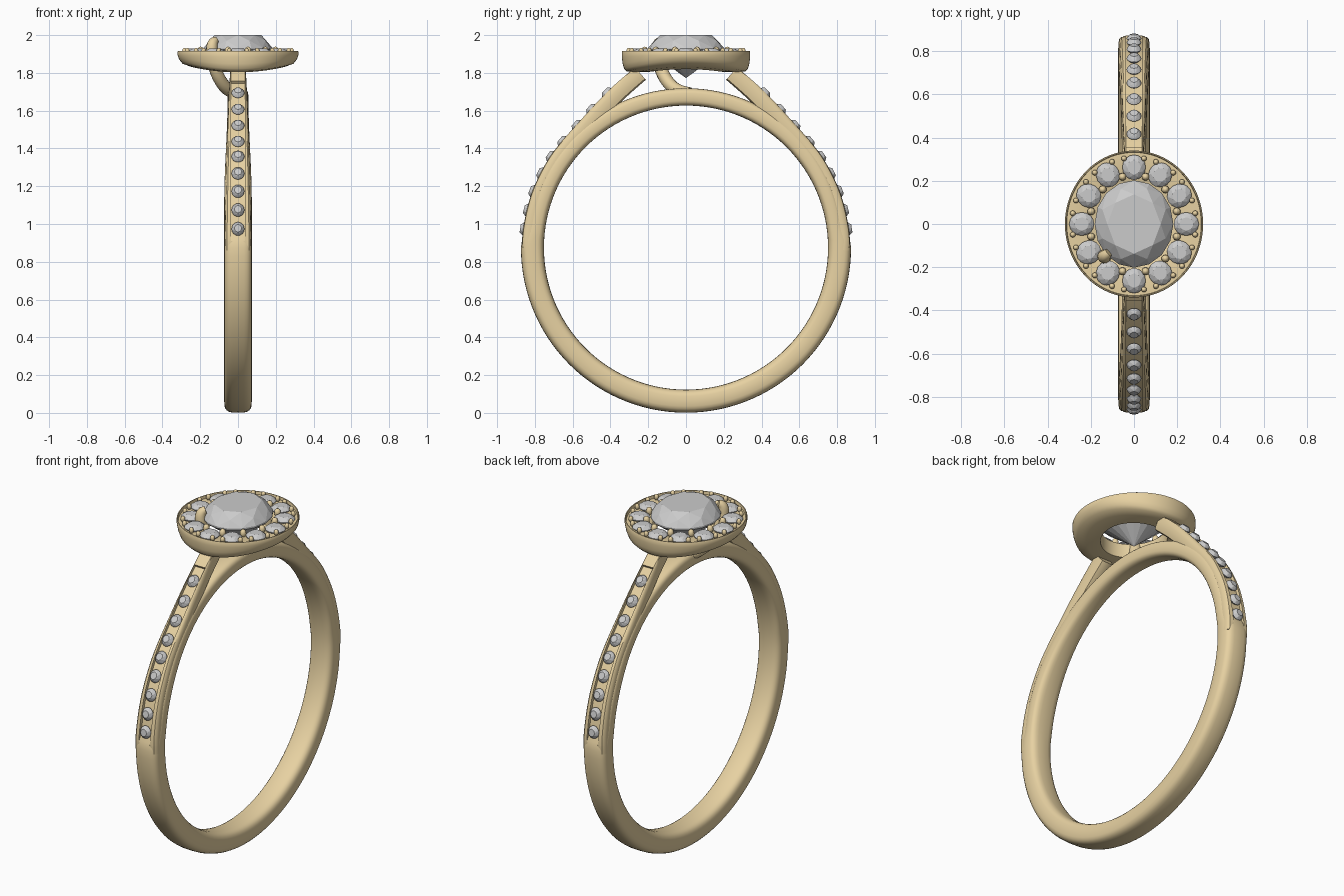
import bpy, bmesh, math
from mathutils import Vector, Matrix

if "Cube" in bpy.data.objects:
    bpy.data.objects.remove(bpy.data.objects["Cube"])

gold = bpy.data.materials.new("gold")
gold.diffuse_color = (0.8, 0.64, 0.36, 1)
gold.use_nodes = True
gold.node_tree.nodes["Principled BSDF"].inputs["Base Color"].default_value = gold.diffuse_color
CZ = 0.875  # height of the finger-hole centre


def finish(bm, name, mat=None, angle=None):
    bmesh.ops.recalc_face_normals(bm, faces=bm.faces[:])
    me = bpy.data.meshes.new(name)
    bm.to_mesh(me)
    bm.free()
    ob = bpy.data.objects.new(name, me)
    bpy.context.collection.objects.link(ob)
    if mat:
        me.materials.append(mat)
    if angle:
        bpy.ops.object.select_all(action='DESELECT')
        ob.select_set(True)
        bpy.context.view_layer.objects.active = ob
        bpy.ops.object.shade_smooth_by_angle(angle=math.radians(angle))
    return ob


def loft(rings, name, closed, mat, angle=40):
    bm = bmesh.new()
    vs = [[bm.verts.new(p) for p in r] for r in rings]
    n = len(vs[0])
    for i in range(len(vs) if closed else len(vs) - 1):
        a, b = vs[i], vs[(i + 1) % len(vs)]
        for j in range(n):
            bm.faces.new((a[j], a[(j + 1) % n], b[(j + 1) % n], b[j]))
    if not closed:
        bm.faces.new(vs[0])
        bm.faces.new(vs[-1])
    return finish(bm, name, mat, angle)


def smoothstep(x):
    x = max(0, min(1, x))
    return x * x * (3 - 2 * x)


def add_gem(bm, mat, rx, ry, crown, depth, table=0.58):
    """Faceted brilliant made as the hull of table, star, girdle and culet points."""
    pts = [(0, 0, -depth)]
    for n, r, z, off in ((8, table, crown, 0), (8, (1 + table) / 2 + 0.03, crown * 0.58, 0.5),
                         (16, 1, 0.04 * crown, 0), (16, 1, -0.1 * crown, 0)):
        for i in range(n):
            a = 2 * math.pi * (i + off) / n
            pts.append((rx * r * math.cos(a), ry * r * math.sin(a), z))
    vs = [bm.verts.new(mat @ Vector(p)) for p in pts]
    bmesh.ops.convex_hull(bm, input=vs)


# Band: full hoop, thinner and narrower beneath the head
rings = []
for i in range(120):
    a = 2 * math.pi * i / 120
    up = smoothstep((math.sin(a) - 0.02) / 0.12)
    top = smoothstep((math.sin(a) - 0.3) / 0.7)
    ri, ro = 0.752, 0.874 - 0.03 * up
    hw = 0.073 - 0.018 * top
    ring = []
    for k in range(24):
        t = 2 * math.pi * k / 24
        c, s = math.cos(t), math.sin(t)
        e = 0.62
        x = hw * math.copysign(abs(c) ** e, c)
        r = (ri + ro) / 2 + (ro - ri) / 2 * math.copysign(abs(s) ** e, s)
        ring.append((x, r * math.cos(a), CZ + r * math.sin(a)))
    rings.append(ring)
loft(rings, "band", True, gold, 60)

# Shoulder arms: outer rail path (y, z), swept with a grooved section
path = [Vector(p) for p in ((0.866, 0.86), (0.868, 0.91), (0.862, 0.975), (0.843, 1.075), (0.813, 1.175),
        (0.77, 1.27), (0.718, 1.36), (0.656, 1.44), (0.58, 1.525), (0.503, 1.61),
        (0.42, 1.697), (0.355, 1.757), (0.27, 1.83))]


def rail(u):
    """Smooth point and outward normal on the rail path."""
    i = min(int(u), len(path) - 2)
    t = u - i
    p1, p2 = path[i], path[i + 1]
    p0 = path[i - 1] if i else 2 * p1 - p2
    p3 = path[i + 2] if i + 2 < len(path) else 2 * p2 - p1
    p = 0.5 * (2 * p1 + (p2 - p0) * t + (2 * p0 - 5 * p1 + 4 * p2 - p3) * t * t
               + (3 * p1 - p0 - 3 * p2 + p3) * t ** 3)
    d = 0.5 * ((p2 - p0) + 2 * (2 * p0 - 5 * p1 + 4 * p2 - p3) * t
               + 3 * (3 * p1 - p0 - 3 * p2 + p3) * t * t)
    d.normalize()
    return p, Vector((d.y, -d.x))


def arm_ring(u, groove, sgn):
    p, n = rail(u)
    f = u / (len(path) - 1)
    hw = 0.072 - 0.03 * f ** 1.5
    th = 0.1 - 0.012 * f
    g, w = (0.018 if groove else 0.0), 0.036
    half = [(w, g), (w + 0.0005, 0), (max(w + 0.004, hw * 0.82), 0.003), (hw * 0.95, 0.012), (hw, 0.03),
            (hw, th * 0.65), (hw * 0.85, th * 0.92), (hw * 0.4, th)]
    sec = half + [(-x, d) for x, d in reversed(half)]
    return [(x, sgn * (p.x - n.x * d), p.y - n.y * d) for x, d in sec]


G0, G1, LAST = 1.0, 11.0, len(path) - 1
for sgn, side in ((-1, "front"), (1, "back")):
    rings = [arm_ring(u, False, sgn) for u in (0, 0.33, 0.66, G0)]
    rings += [arm_ring(G0 + 0.01 + i * (G1 - G0 - 0.02) / 40, True, sgn) for i in range(41)]
    rings += [arm_ring(G1 + i * (LAST - G1) / 4, False, sgn) for i in range(5)]
    loft(rings, side + "_shoulder", False, gold, 35)
    # Nine accent stones set in each groove
    bm = bmesh.new()
    for k in range(2, 11):
        p, n = rail(k)
        nz = Vector((0, sgn * n.x, n.y))
        nx = Vector((1, 0, 0))
        m = Matrix((nx, nz.cross(nx), nz)).transposed().to_4x4()
        m.translation = Vector((0, sgn * p.x, p.y)) - nz * 0.004
        add_gem(bm, m, 0.034, 0.036, 0.02, 0.035)
    finish(bm, side + "_shoulder_stones")

# Halo tray: oval ring with a recessed top and saddle-shaped underside
prof = [(0, 1.806, 1), (0.5, 1.803, 1), (0.82, 1.808, 1), (0.92, 1.822, 1), (0.97, 1.848, 0.7), (1, 1.885, 0.2),
        (1, 1.91, 0), (0.985, 1.915, 0), (0.955, 1.915, 0), (0.94, 1.898, 0), (0.1, 1.898, 0), (0, 1.89, 0)]
rings = []
for i in range(72):
    a = 2 * math.pi * i / 72
    ring = []
    for f, z, s in prof:
        x = (0.17 + 0.15 * f) * math.cos(a)
        y = (0.19 + 0.15 * f) * math.sin(a)
        ring.append((x, y, z + s * 0.045 * (x / 0.31) ** 2))
    rings.append(ring)
loft(rings, "halo_tray", True, gold, 40)

# Halo stones
bm = bmesh.new()
for i in range(12):
    a = math.pi * i / 6
    m = Matrix.Translation((0.242 * math.cos(a), 0.262 * math.sin(a), 1.908)) @ Matrix.Rotation(a, 4, 'Z')
    add_gem(bm, m, 0.058, 0.054, 0.02, 0.05)
finish(bm, "halo_stones")

# Bead prongs: two outside and one inside each gap
bm = bmesh.new()
for i in range(12):
    a = math.pi * (i + 0.5) / 6
    for rx, ry, da, r in ((0.287, 0.307, -0.1, 0.013), (0.287, 0.307, 0.1, 0.013), (0.205, 0.226, 0, 0.018)):
        m = Matrix.Translation((rx * math.cos(a + da), ry * math.sin(a + da), 1.915))
        bmesh.ops.create_uvsphere(bm, u_segments=10, v_segments=6, radius=r,
                                  matrix=m @ Matrix.Diagonal((1, 1, 1.35, 1)))
finish(bm, "halo_prongs", gold, 60)

# Centre stone
bm = bmesh.new()
add_gem(bm, Matrix.Translation((0, 0, 1.93)), 0.182, 0.202, 0.07, 0.158, 0.68)
finish(bm, "centre_stone")

# Single curved claw from the bridge up over the centre stone
cu = bpy.data.curves.new("claw", 'CURVE')
cu.dimensions = '3D'
cu.bevel_depth = 0.034
cu.bevel_resolution = 4
cu.use_fill_caps = True
sp = cu.splines.new('NURBS')
pts = [(0, 0.02, 1.69, 1), (-0.05, -0.05, 1.70, 1), (-0.1, -0.11, 1.76, 1), (-0.128, -0.142, 1.84, 1),
       (-0.142, -0.155, 1.93, 0.95), (-0.135, -0.147, 1.965, 0.8), (-0.118, -0.132, 1.972, 0.6)]
sp.points.add(len(pts) - 1)
for q, (x, y, z, r) in zip(sp.points, pts):
    q.co = (x, y, z, 1)
    q.radius = r
sp.use_endpoint_u = True
sp.order_u = 4
claw = bpy.data.objects.new("claw", cu)
bpy.context.collection.objects.link(claw)
cu.materials.append(gold)
